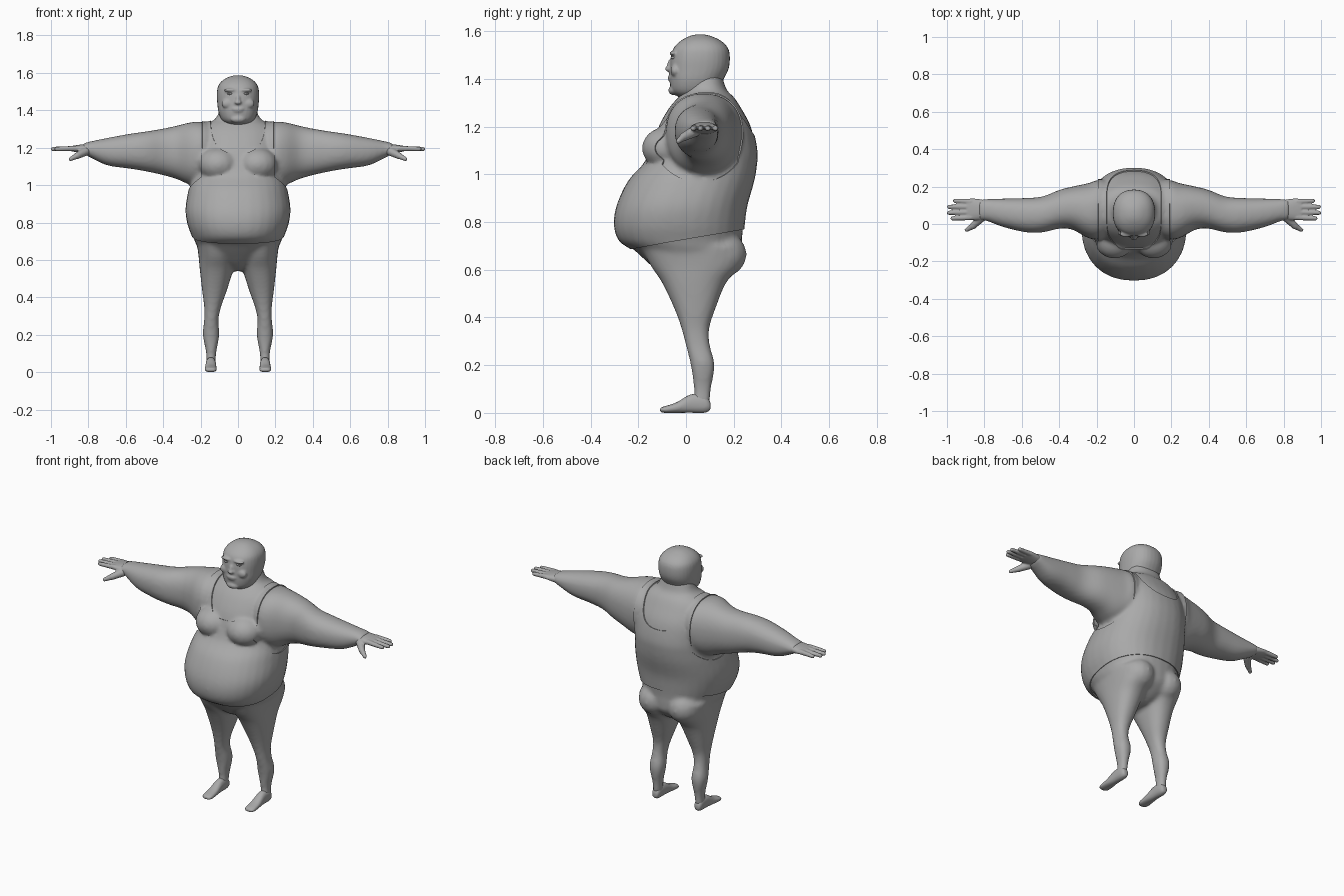
import bpy, bmesh, math
from mathutils import Vector, Matrix

if "Cube" in bpy.data.objects:
    bpy.data.objects.remove(bpy.data.objects["Cube"])

# Single clay colour
clay = bpy.data.materials.new("clay_grey")
clay.use_nodes = True
clay.diffuse_color = (0.4, 0.4, 0.4, 1)
clay.node_tree.nodes["Principled BSDF"].inputs["Base Color"].default_value = (0.4, 0.4, 0.4, 1)


def place(axis, t, a, b):
    """Point at t along the axis, with a and b in the plane across it."""
    return {"x": (t, a, b), "y": (a, t, b), "z": (a, b, t)}[axis]


def loft(bm, axis, rings, side=1, sides=32, steps=4):
    """Rounded sections (t, a_min, a_max, b_min, b_max) joined by a smooth spline."""
    r = [Vector(v) for v in rings]
    r = [r[0]] + r + [r[-1]]
    path = []
    for p, q, u, v in zip(r, r[1:], r[2:], r[3:]):
        for k in range(steps):
            f = k / steps
            path.append(q + (u - p) * (f / 2) + (p * 2 - q * 5 + u * 4 - v) * (f * f / 2)
                        + (q * 3 - p - u * 3 + v) * (f ** 3 / 2))
    path.append(r[-1])
    loops = []
    for t, a0, a1, b0, b1 in path:
        loop = []
        for i in range(sides):
            w = math.tau * i / sides
            c, s = [math.copysign(abs(g) ** 0.88, g) for g in (math.cos(w), math.sin(w))]
            x, y, z = place(axis, t, (a0 + a1 + (a1 - a0) * c) / 2, (b0 + b1 + (b1 - b0) * s) / 2)
            loop.append(bm.verts.new((x * side, y, z)))
        loops.append(loop)
    for lo, hi in zip(loops, loops[1:]):
        for i in range(sides):
            j = (i + 1) % sides
            bm.faces.new((lo[i], lo[j], hi[j], hi[i]))
    bm.faces.new(loops[0])
    bm.faces.new(loops[-1])


def blob(bm, centre, radii):
    m = Matrix.Translation(centre) @ Matrix.Diagonal((*radii, 1))
    bmesh.ops.create_uvsphere(bm, u_segments=16, v_segments=12, radius=1, matrix=m)


def digit(bm, p, q, r0, r1):
    """Tapered rod with a ball at each end."""
    p, q = Vector(p), Vector(q)
    blob(bm, p, [r0] * 3)
    blob(bm, q, [r1] * 3)
    m = Matrix.Translation((p + q) / 2) @ (q - p).to_track_quat("Z", "Y").to_matrix().to_4x4()
    bmesh.ops.create_cone(bm, cap_ends=True, segments=16, radius1=r0, radius2=r1,
                          depth=(q - p).length, matrix=m)


def make(name, bm):
    mesh = bpy.data.meshes.new(name)
    bm.to_mesh(mesh)
    bm.free()
    mesh.materials.append(clay)
    mesh.shade_smooth()
    ob = bpy.data.objects.new(name, mesh)
    bpy.context.collection.objects.link(ob)
    return ob


def bake(ob):
    bpy.ops.object.select_all(action="DESELECT")
    ob.select_set(True)
    bpy.context.view_layer.objects.active = ob
    bpy.ops.object.convert(target="MESH")


def fuse(name, bm, voxel, rounds):
    """Blend overlapping volumes into one smooth skin."""
    bmesh.ops.recalc_face_normals(bm, faces=bm.faces[:])
    ob = make(name, bm)
    blend = ob.modifiers.new("blend", "REMESH")
    blend.mode = "VOXEL"
    blend.voxel_size = voxel
    soften = ob.modifiers.new("soften", "SMOOTH")
    soften.factor = 0.5
    soften.iterations = rounds
    bake(ob)
    ob.data.shade_smooth()
    return ob


# Trunk: height, half width, front, back
bm = bmesh.new()
trunk = [(.54, .03, -.03, .1), (.57, .09, -.09, .16), (.63, .19, -.16, .225),
         (.685, .225, -.22, .235), (.725, .24, -.277, .235), (.79, .264, -.297, .241),
         (.87, .275, -.285, .252), (.97, .26, -.238, .28), (1.04, .242, -.175, .292),
         (1.1, .235, -.148, .294), (1.2, .23, -.115, .272), (1.28, .21, -.07, .23),
         (1.325, .175, -.03, .2), (1.355, .12, .0, .17), (1.42, .095, .02, .15)]
loft(bm, "z", [(z, -w, w, f, b) for z, w, f, b in trunk])

leg = [(.7, .01, .222, -.19, .235), (.62, .012, .211, -.15, .23), (.545, .026, .204, -.1, .168),
       (.43, .062, .191, -.046, .121), (.35, .09, .181, -.018, .097), (.28, .105, .181, .0, .101),
       (.2, .1, .188, .02, .12), (.1, .117, .17, .033, .105), (.04, .12, .17, .03, .1)]
arm = [(.08, -.02, .2, 1.08, 1.3), (.18, -.08, .235, 1.02, 1.335), (.245, -.075, .218, 1.0, 1.337),
       (.33, -.03, .2, 1.033, 1.317), (.4, -.025, .182, 1.053, 1.302), (.49, -.045, .147, 1.073, 1.287),
       (.58, -.044, .139, 1.088, 1.274), (.7, -.016, .136, 1.106, 1.252),
       (.79, .017, .133, 1.148, 1.233), (.83, .02, .132, 1.17, 1.222)]
for s in (1, -1):
    loft(bm, "z", leg, s)
    loft(bm, "x", arm, s)
    blob(bm, (s * .105, -.075, 1.11), (.105, .105, .085))   # chest
    blob(bm, (s * .1, .14, .665), (.1, .115, .1))           # buttock
body = fuse("body", bm, .011, 7)

# Head with nose, lips, chin, brow and cheeks
bm = bmesh.new()
skull = [(1.318, .05, -.02, .11), (1.345, .085, -.058, .135), (1.39, .104, -.068, .153),
         (1.44, .111, -.068, .178), (1.49, .113, -.064, .184), (1.53, .106, -.052, .176),
         (1.56, .082, -.022, .147), (1.58, .045, .015, .105), (1.587, .015, .045, .075)]
loft(bm, "z", [(z, -w, w, f, b) for z, w, f, b in skull])
blob(bm, (0, -.066, 1.452), (.013, .014, .03))
blob(bm, (0, -.074, 1.442), (.02, .014, .011))
blob(bm, (0, -.066, 1.408), (.032, .012, .006))
blob(bm, (0, -.063, 1.396), (.028, .013, .007))
blob(bm, (0, -.052, 1.352), (.04, .022, .02))
for s in (1, -1):
    blob(bm, (s * .042, -.054, 1.508), (.036, .016, .009))
    blob(bm, (s * .055, -.045, 1.435), (.034, .02, .026))
fuse("head", bm, .006, 3)

# Eyes
bm = bmesh.new()
for s in (1, -1):
    blob(bm, (s * .042, -.052, 1.489), (.017, .012, .007))
make("eyes", bm)

# Hands and feet
palm = [(.78, .03, .122, 1.165, 1.222), (.82, .022, .132, 1.168, 1.219), (.86, .02, .136, 1.175, 1.214),
        (.895, .024, .134, 1.182, 1.208)]
foot = [(.103, .128, .162, .012, .045), (.08, .12, .17, .0, .075), (.02, .118, .172, .0, .078),
        (-.04, .114, .177, .0, .044), (-.09, .113, .178, .0, .028), (-.11, .125, .166, .004, .02)]
fingers = [(.035, .03, .97), (.063, .06, .99), (.092, .092, .989), (.12, .124, .957)]
for s, side in ((1, "left"), (-1, "right")):
    bm = bmesh.new()
    loft(bm, "x", palm, s)
    for y0, y1, tip in fingers:
        digit(bm, (s * .87, y0, 1.196), (s * tip, y1, 1.193), .0145, .0115)
    digit(bm, (s * .815, .035, 1.18), (s * .86, -.01, 1.157), .024, .018)
    digit(bm, (s * .86, -.01, 1.157), (s * .895, -.032, 1.139), .017, .011)
    fuse(side + "_hand", bm, .005, 3)
    bm = bmesh.new()
    loft(bm, "y", foot, s)
    fuse(side + "_foot", bm, .007, 3)


def cloth(p):
    """Positive inside the shirt area, negative past its hem, neckline or armholes."""
    x = abs(p.x)
    hem = p.z - .73 - .169 * p.y
    neckline = .1 * ((x / .145) ** 2.6 + (max(0, 1.36 - p.z) / .197) ** 2.6 - 1)
    armhole = .1 * (((p.y - .055) / .195) ** 2 + ((p.z - 1.16) / .192) ** 2 - 1)
    return min(hem, neckline, max(.192 - x, armhole), .31 - x)


# Sleeveless shirt: the body skin cut along the garment outline and thickened
bm = bmesh.new()
bm.from_mesh(body.data)
value = {v: cloth(v.co) for v in bm.verts}
rim = []
for e in bm.edges[:]:
    v, w = e.verts
    if value[v] * value[w] < 0:
        rim.append(bmesh.utils.edge_split(e, v, value[v] / (value[v] - value[w]))[1])
bmesh.ops.connect_verts(bm, verts=rim)
bmesh.ops.delete(bm, geom=[v for v, d in value.items() if d < 0], context="VERTS")
shirt = make("shirt", bm)
thick = shirt.modifiers.new("thickness", "SOLIDIFY")
thick.thickness = .006
thick.offset = 1
bake(shirt)
bpy.ops.object.shade_smooth_by_angle(angle=math.radians(40))
